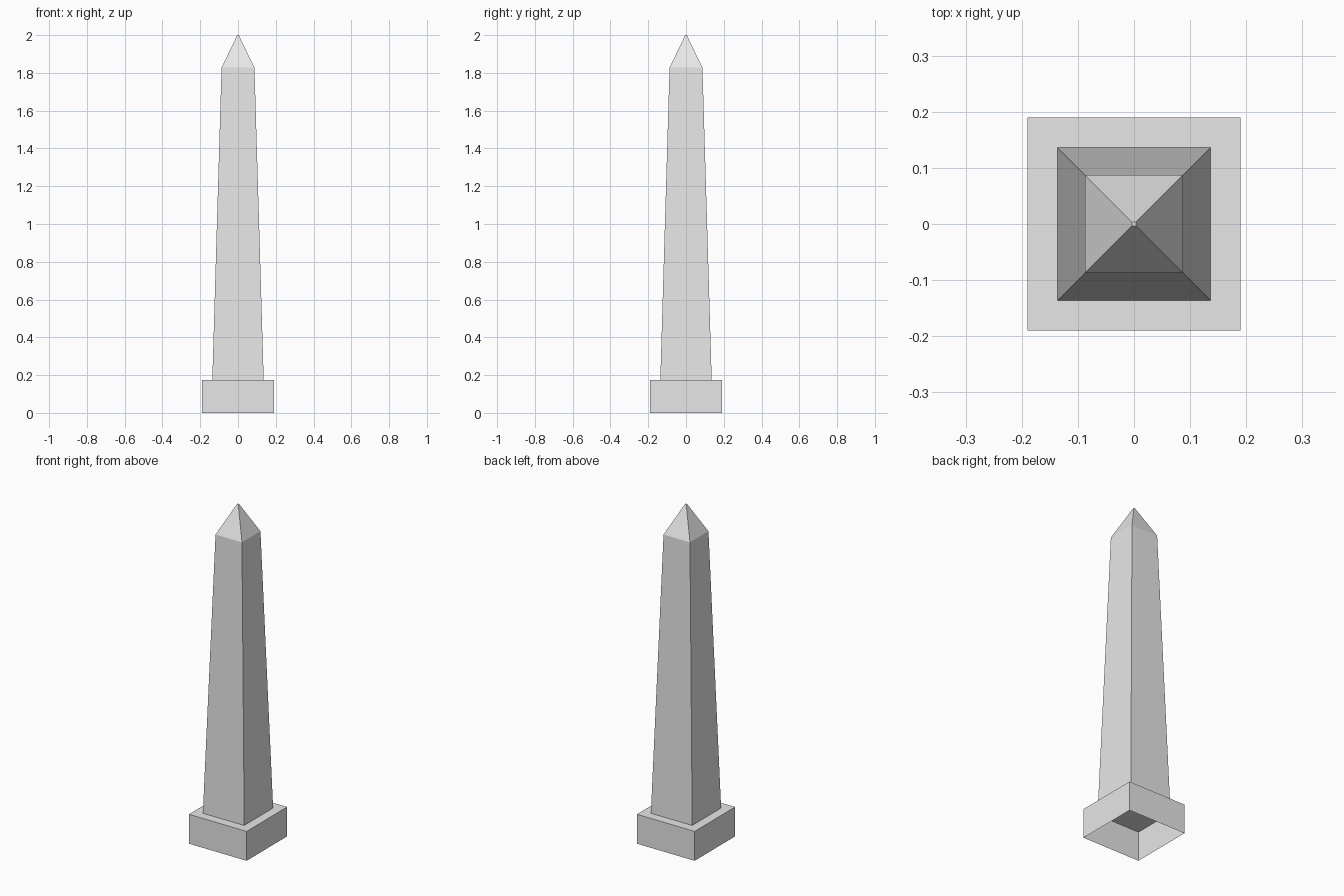
import bpy
import bmesh

cube = bpy.data.objects.get("Cube")
if cube:
    bpy.data.objects.remove(cube, do_unlink=True)

stone = bpy.data.materials.new("grey_stone")
stone.use_nodes = True
stone.diffuse_color = (0.8, 0.8, 0.8, 1)
stone.node_tree.nodes["Principled BSDF"].inputs["Base Color"].default_value = (0.8, 0.8, 0.8, 1)


def square_loft(name, levels):
    """Join square rings given as (half width, height); the top is capped, the bottom open."""
    bm = bmesh.new()
    rings = [[bm.verts.new((sx * half, sy * half, z))
              for sx, sy in ((-1, -1), (1, -1), (1, 1), (-1, 1))]
             for half, z in levels]
    for low, high in zip(rings, rings[1:]):
        for i in range(4):
            j = (i + 1) % 4
            bm.faces.new((low[i], low[j], high[j], high[i]))
    bm.faces.new(rings[-1])
    mesh = bpy.data.meshes.new(name)
    bm.to_mesh(mesh)
    bm.free()
    mesh.materials.append(stone)
    obj = bpy.data.objects.new(name, mesh)
    bpy.context.collection.objects.link(obj)
    return obj


# Hollow plinth, open underneath
square_loft("plinth", [(0.19, 0), (0.19, 0.175)])

# Tapered shaft with a pointed cap ending in a tiny flat tip
square_loft("obelisk_shaft", [(0.136, 0.175), (0.087, 1.828), (0.004, 2.0)])
